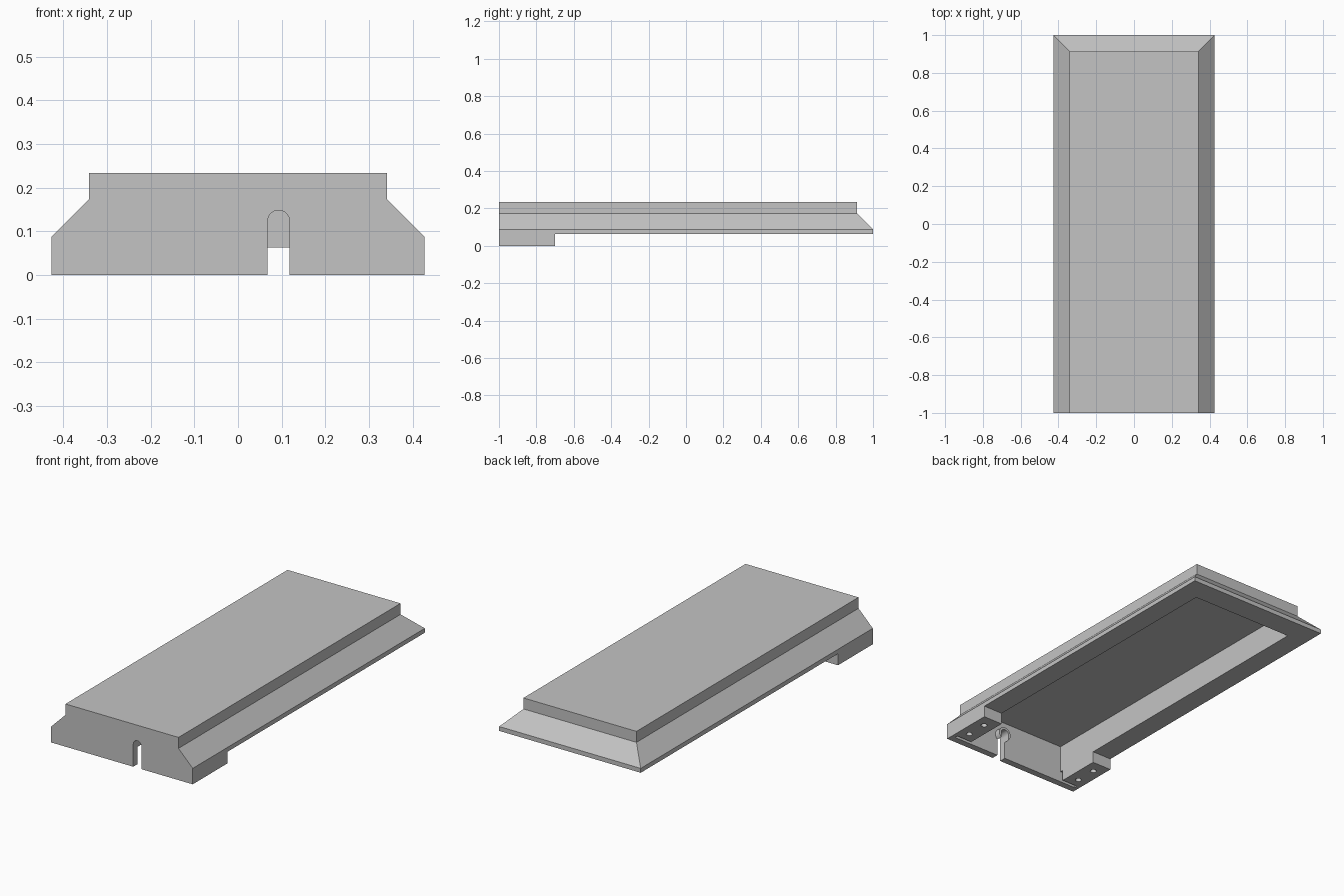
import bpy, bmesh, math
from mathutils import Matrix

cube = bpy.data.objects.get("Cube")
if cube:
    bpy.data.objects.remove(cube, do_unlink=True)

grey = bpy.data.materials.new("light grey plastic")
grey.use_nodes = True
COLOUR = (0.55, 0.55, 0.55, 1)
grey.diffuse_color = COLOUR
grey.node_tree.nodes["Principled BSDF"].inputs["Base Color"].default_value = COLOUR


def add_object(name, bm):
    bmesh.ops.recalc_face_normals(bm, faces=bm.faces)
    mesh = bpy.data.meshes.new(name)
    bm.to_mesh(mesh)
    bm.free()
    mesh.materials.append(grey)
    obj = bpy.data.objects.new(name, mesh)
    bpy.context.collection.objects.link(obj)
    return obj


def loft(name, rings):
    """Closed solid through rings of equal point count."""
    bm = bmesh.new()
    loops = [[bm.verts.new(p) for p in ring] for ring in rings]
    n = len(loops[0])
    for a, b in zip(loops, loops[1:]):
        for i in range(n):
            j = (i + 1) % n
            bm.faces.new((a[i], a[j], b[j], b[i]))
    bm.faces.new(loops[0])
    bm.faces.new(loops[-1])
    return add_object(name, bm)


def rect(x0, x1, y0, y1, z):
    return [(x0, y0, z), (x1, y0, z), (x1, y1, z), (x0, y1, z)]


def box(name, x0, x1, y0, y1, z0, z1):
    return loft(name, [rect(x0, x1, y0, y1, z) for z in (z0, z1)])


def cylinder(name, radius, depth, location, along_y=False):
    bm = bmesh.new()
    matrix = Matrix.Translation(location)
    if along_y:
        matrix = matrix @ Matrix.Rotation(math.pi / 2, 4, 'X')
    bmesh.ops.create_cone(bm, cap_ends=True, segments=32, radius1=radius,
                          radius2=radius, depth=depth, matrix=matrix)
    return add_object(name, bm)


def combine(target, tool, operation):
    """Apply a boolean and discard the tool."""
    mod = target.modifiers.new("boolean", 'BOOLEAN')
    mod.operation = operation
    mod.solver = 'EXACT'
    mod.object = tool
    bpy.context.view_layer.objects.active = target
    bpy.ops.object.modifier_apply(modifier=mod.name)
    bpy.data.objects.remove(tool, do_unlink=True)


BASE = 0.063      # underside of the skirt
FRONT = -1.0
WALL = -0.963     # inside of the front wall
SLOT_X, SLOT_R, SLOT_Z = 0.093, 0.025, 0.123

# Cover shell: skirt, bevelled shoulder on three sides, raised top
sections = [(0.427, 1.0, BASE), (0.427, 1.0, 0.087),
            (0.341, 0.914, 0.173), (0.341, 0.914, 0.233)]
cover = loft("cover", [rect(-x, x, FRONT, y, z) for x, y, z in sections])

# Front foot below the skirt
combine(cover, box("foot", -0.427, 0.427, FRONT, -0.70, 0, BASE + 0.01), 'UNION')

# Hollow underside, open at the bottom
combine(cover, box("pocket", -0.31, 0.31, WALL, 0.872, -0.1, 0.209), 'DIFFERENCE')

# Narrow groove behind the front wall, running into both feet
combine(cover, box("groove", -0.405, 0.405, WALL, WALL + 0.018, -0.1, 0.06), 'DIFFERENCE')

# Cable collar inside the front wall
combine(cover, cylinder("collar", 0.038, 0.04, (SLOT_X, WALL + 0.012, SLOT_Z), True), 'UNION')

# Arched cable slot through wall and collar
arch = [(SLOT_X + SLOT_R, -0.1), (SLOT_X - SLOT_R, -0.1)]
for i in range(17):
    a = math.pi * (1 - i / 16)
    arch.append((SLOT_X + SLOT_R * math.cos(a), SLOT_Z + SLOT_R * math.sin(a)))
combine(cover, loft("cable_slot", [[(x, y, z) for x, z in arch] for y in (-1.1, -0.9)]),
        'DIFFERENCE')

# Two screw holes in each foot
for side in (-1, 1):
    for y in (-0.89, -0.77):
        combine(cover, cylinder("screw_hole", 0.016, 0.12, (side * 0.37, y, 0)), 'DIFFERENCE')

bpy.ops.object.select_all(action='DESELECT')
cover.select_set(True)
bpy.context.view_layer.objects.active = cover
bpy.ops.object.shade_smooth_by_angle(angle=math.radians(30))
